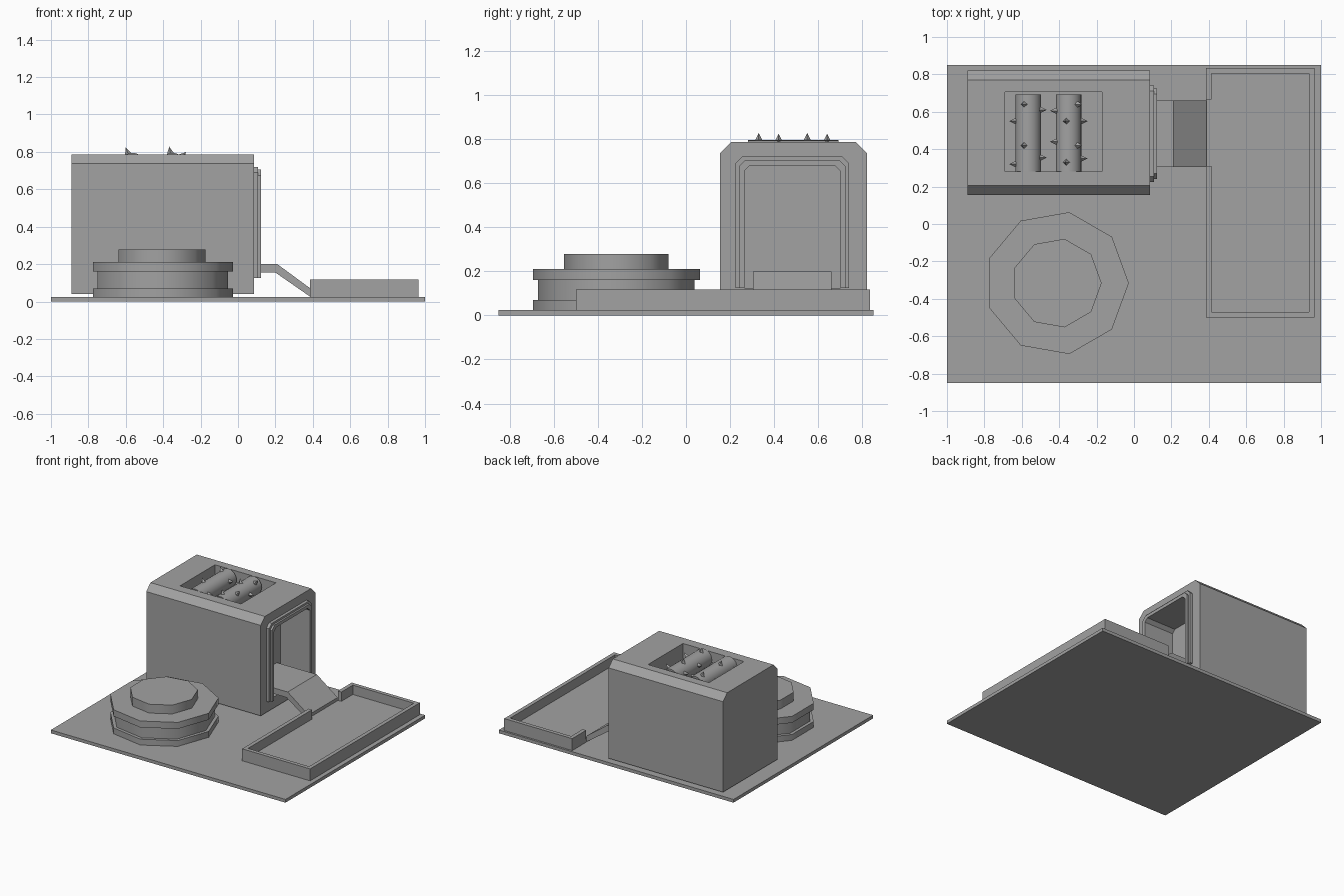
import bpy, bmesh, math
from mathutils import Vector, Matrix

old = bpy.data.objects.get("Cube")
if old:
    bpy.data.objects.remove(old, do_unlink=True)

GREY = (0.36, 0.36, 0.36, 1.0)
grey = bpy.data.materials.new("plain grey")
grey.diffuse_color = GREY
grey.use_nodes = True
grey.node_tree.nodes["Principled BSDF"].inputs["Base Color"].default_value = GREY


def finish(name, bm, smooth=None):
    bmesh.ops.recalc_face_normals(bm, faces=bm.faces)
    me = bpy.data.meshes.new(name)
    bm.to_mesh(me)
    bm.free()
    me.materials.append(grey)
    ob = bpy.data.objects.new(name, me)
    bpy.context.collection.objects.link(ob)
    if smooth:
        bpy.ops.object.select_all(action='DESELECT')
        bpy.context.view_layer.objects.active = ob
        ob.select_set(True)
        bpy.ops.object.shade_smooth_by_angle(angle=math.radians(smooth))
    return ob


def prism(name, points, depth):
    """Extrude a closed outline of 3D points along the depth vector."""
    bm = bmesh.new()
    face = bm.faces.new([bm.verts.new(p) for p in points])
    ext = bmesh.ops.extrude_face_region(bm, geom=[face])
    verts = [g for g in ext["geom"] if isinstance(g, bmesh.types.BMVert)]
    bmesh.ops.translate(bm, verts=verts, vec=depth)
    return finish(name, bm)


def box(name, x0, x1, y0, y1, z0, z1):
    return prism(name, [(x0, y0, z0), (x1, y0, z0), (x1, y1, z0), (x0, y1, z0)], (0, 0, z1 - z0))


def cut(target, cutter):
    mod = target.modifiers.new("cut", 'BOOLEAN')
    mod.operation, mod.solver, mod.object = 'DIFFERENCE', 'EXACT', cutter
    bpy.context.view_layer.objects.active = target
    bpy.ops.object.modifier_apply(modifier=mod.name)
    bpy.data.objects.remove(cutter, do_unlink=True)


def arch(y0, y1, z0, z1, c):
    """Doorway outline from the lower left foot over the top to the lower right foot."""
    return [(y0, z0), (y0, z1 - c), (y0 + c, z1), (y1 - c, z1), (y1, z1 - c), (y1, z0)]


# Ground plate
box("base_plate", -1, 1, -0.85, 0.85, 0, 0.025)

# Machine housing with chamfered long top edges
profile = arch(0.155, 0.82, 0.04, 0.787, 0.05)
housing = prism("housing", [(-0.89, y, z) for y, z in profile], (0.975, 0, 0))
cut(housing, box("hopper_cutter", -0.69, -0.17, 0.28, 0.705, 0.55, 0.9))
doorway = arch(0.265, 0.70, 0.125, 0.68, 0.025)
cut(housing, prism("doorway_cutter", [(-0.13, y, z) for y, z in doorway], (0.4, 0, 0)))

# Stepped frame around the doorway
for name, x0, x1, outer, inner in (
        ("door_frame_outer", 0.08, 0.108, arch(0.225, 0.74, 0.125, 0.72, 0.03),
         arch(0.255, 0.71, 0.125, 0.69, 0.025)),
        ("door_frame_inner", 0.08, 0.122, arch(0.24, 0.725, 0.125, 0.705, 0.03), doorway)):
    prism(name, [(x0, y, z) for y, z in outer + inner[::-1]], (x1 - x0, 0, 0))

# Outlet chute
chute = [(-0.13, 0.2), (0.21, 0.2), (0.387, 0.07), (0.387, 0.025), (0.2, 0.155), (-0.13, 0.155)]
prism("chute", [(x, 0.305, z) for x, z in chute], (0, 0.355, 0))

# Collecting tray with a gap for the chute
T = 0.03
tray = [(0.385, 0.665), (0.385, 0.835), (0.965, 0.835), (0.965, -0.5), (0.385, -0.5), (0.385, 0.31),
        (0.385 + T, 0.31), (0.385 + T, -0.5 + T), (0.965 - T, -0.5 + T),
        (0.965 - T, 0.835 - T), (0.385 + T, 0.835 - T), (0.385 + T, 0.665)]
prism("tray_wall", [(x, y, 0.02) for x, y in tray], (0, 0, 0.097))
box("tray_floor", 0.387, 0.963, -0.498, 0.833, 0.02, 0.045)


# Nine-sided stepped pedestal
for name, r, z0, z1 in (("pedestal_foot", 0.385, 0.025, 0.07),
                        ("pedestal_core", 0.36, 0.07, 0.16),
                        ("pedestal_plate", 0.385, 0.16, 0.21),
                        ("pedestal_top", 0.24, 0.21, 0.278)):
    bm = bmesh.new()
    bmesh.ops.create_cone(bm, cap_ends=True, segments=9, radius1=r, radius2=r, depth=z1 - z0)
    ring = max(bm.verts, key=lambda v: v.co.x).co
    turn = -math.atan2(ring.y, ring.x)
    bmesh.ops.transform(bm, verts=bm.verts,
                        matrix=Matrix.Translation((-0.413, -0.316, (z0 + z1) / 2)) @ Matrix.Rotation(turn, 4, 'Z'))
    finish(name, bm, smooth=45)

# Spiked crushing rollers: each spike is (angle round the roller, y)
R, RZ = 0.068, 0.727
spikes_a = [(110, 0.64), (110, 0.42), (180, 0.55), (180, 0.32), (15, 0.61), (15, 0.355),
            (250, 0.61), (250, 0.38), (310, 0.55), (310, 0.32)]
spikes_b = [(100, 0.55), (100, 0.33), (165, 0.605), (165, 0.44), (45, 0.64), (45, 0.42),
            (0, 0.55), (0, 0.35), (230, 0.55), (230, 0.35), (300, 0.62), (300, 0.42)]
for side, cx, spikes in (("left", -0.35, spikes_b), ("right", -0.565, spikes_a)):
    bm = bmesh.new()
    bmesh.ops.create_cone(bm, cap_ends=True, segments=24, radius1=R, radius2=R, depth=0.41,
                          matrix=Matrix.Translation((cx, 0.487, RZ)) @ Matrix.Rotation(math.pi / 2, 4, 'X'))
    finish("roller_" + side, bm, smooth=30)
    bm = bmesh.new()
    for deg, y in spikes:
        a = math.radians(deg)
        out = Vector((math.cos(a), 0, math.sin(a)))
        place = Matrix.Translation(Vector((cx, y, RZ)) + out * (R + 0.012))
        bmesh.ops.create_cone(bm, cap_ends=True, segments=4, radius1=0.022, radius2=0, depth=0.045,
                              matrix=place @ out.to_track_quat('Z', 'Y').to_matrix().to_4x4())
    finish("roller_spikes_" + side, bm)
